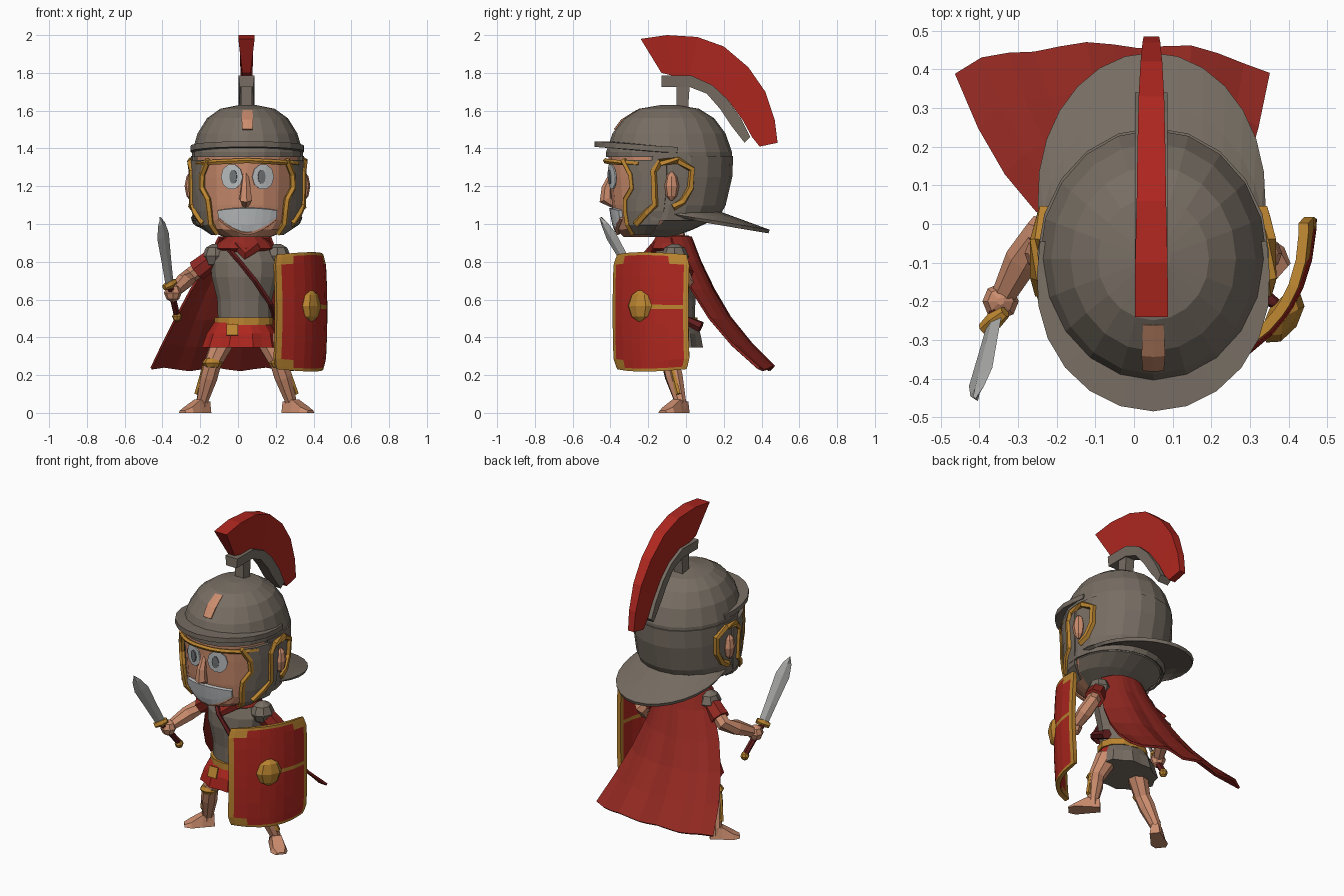
import bpy, bmesh, math
from mathutils import Vector, Matrix

if "Cube" in bpy.data.objects:
    bpy.data.objects.remove(bpy.data.objects["Cube"])
def mat(name, r, g, b):
    m = bpy.data.materials.new(name)
    m.diffuse_color = (r, g, b, 1)
    m.use_nodes = True
    m.node_tree.nodes["Principled BSDF"].inputs["Base Color"].default_value = m.diffuse_color
    return m
METAL, RED = mat("dull metal", .185, .155, .125), mat("bright red", .43, .02, .014)
CLOTH, DARK = mat("cloth red", .285, .021, .015), mat("dark red", .12, .012, .012)
GOLD, SKIN = mat("gold", .50, .235, .03), mat("skin", .60, .265, .155)
PALE, BLADE, GREY = mat("pale grey", .52, .54, .55), mat("steel", .42, .42, .41), mat("eye grey", .17, .18, .19)

def build(name, verts, faces, mats, rule=None, thick=0):
    me = bpy.data.meshes.new(name)
    me.from_pydata([tuple(v) for v in verts], [], faces)
    for m in mats if isinstance(mats, list) else [mats]:
        me.materials.append(m)
    bm = bmesh.new()
    bm.from_mesh(me)
    bmesh.ops.recalc_face_normals(bm, faces=bm.faces)
    bm.to_mesh(me)
    bm.free()
    for p in me.polygons:
        p.material_index = int(rule(p)) if rule else 0
    ob = bpy.data.objects.new(name, me)
    bpy.context.collection.objects.link(ob)
    if thick:
        mod = ob.modifiers.new("thickness", "SOLIDIFY")
        mod.thickness, mod.offset = thick, 0

def loft(name, rings, m, rule=None):
    n = len(rings[0])
    faces = [(k*n+i, k*n+(i+1) % n, (k+1)*n+(i+1) % n, (k+1)*n+i)
             for k in range(len(rings)-1) for i in range(n)]
    faces += [tuple(range(n)), tuple(range((len(rings)-1)*n, len(rings)*n))]
    build(name, [v for r in rings for v in r], faces, m, rule)

def grid(name, fn, us, vs, mats, thick, rule=None):
    n = len(us)
    faces = [(j*n+i, j*n+i+1, (j+1)*n+i+1, (j+1)*n+i) for j in range(len(vs)-1) for i in range(n-1)]
    mid = lambda a, i: (a[i]+a[i+1])/2
    by_uv = lambda p: rule(mid(us, p.index % (n-1)), mid(vs, p.index//(n-1)))
    build(name, [fn(u, v) for v in vs for u in us], faces, mats, by_uv if rule else None, thick)

def tube(name, pts, radii, m, sides=7):
    pts = [Vector(p) for p in pts]
    radii = radii if isinstance(radii, list) else [radii]*len(pts)
    rings = []
    for k, p in enumerate(pts):
        q = (pts[min(k+1, len(pts)-1)] - pts[max(k-1, 0)]).normalized()
        a = q.cross(Vector((.31, .9, .17))).normalized()
        rings.append([p + radii[k]*(a*math.cos(t) + q.cross(a)*math.sin(t))
                      for t in (2*math.pi*i/sides for i in range(sides))])
    loft(name, rings, m)

def oval(cx, cy, z, rx, ry, n=12, pleat=0):
    return [(cx + rx*(1+pleat*(i % 2))*math.sin(2*math.pi*i/n),
             cy - ry*(1+pleat*(i % 2))*math.cos(2*math.pi*i/n), z) for i in range(n)]

def ball(name, loc, scale, m, rot=Matrix()):
    M = Matrix.Translation(loc) @ rot @ Matrix.Diagonal((*scale, 1))
    loft(name, [[M @ Vector(v) for v in oval(0, 0, z, r, r, 8)]
                for z, r in ((-1, .2), (-.7, .71), (0, 1), (.7, .71), (1, .2))], m)

def span(a, b, n):
    return [a + (b-a)*i/n for i in range(n+1)]

# Head surface: z, half width, half depth, centre y
HEAD = [(.93, .12, .13, -.2), (.97, .22, .2, -.165), (1.02, .265, .26, -.115), (1.1, .275, .29, -.1),
        (1.25, .28, .315, -.09), (1.37, .28, .32, -.09), (1.47, .25, .285, -.09),
        (1.55, .2, .225, -.09), (1.6, .13, .145, -.09), (1.62, .03, .03, -.09)]
def S(deg, z, off=0):
    z = min(max(z, .93), 1.62)
    a, b = next((a, b) for a, b in zip(HEAD, HEAD[1:]) if z <= b[0])
    rx, ry, cy = (a[i]+(b[i]-a[i])*(z-a[0])/(b[0]-a[0]) for i in (1, 2, 3))
    t = math.radians(deg)
    return Vector((.05+(rx+off)*math.sin(t), cy-(ry+off)*math.cos(t), z))
def ring(z, off, up=0):
    return [S(i*18, z, off) + Vector((0, 0, up)) for i in range(20)]
loft("head", [ring(h[0], 0) for h in HEAD[:7]], [SKIN, METAL], lambda p: p.center.y > -.17)
# Helmet bowl, back and neck guard
loft("helmet_bowl", [ring(h[0], .014, .01) for h in [(1.345,)] + HEAD[5:]], METAL)
grid("helmet_back", lambda a, z: S(a, z, .014), span(75, 285, 12), [1.02, 1.1, 1.25, 1.36], METAL, .012)
def guard(a, t):
    s, c = math.sin(math.radians(a)), math.cos(math.radians(a))
    return S(a, 1.06).lerp(Vector((.045+.29*s, .08-.36*c, 1.02+.06*c)), t)
grid("neck_guard", guard, span(85, 275, 14), [0, .5, 1], METAL, .02)
# Brow rim around the front half
rim = []
for a in span(-98, 98, 14):
    c = max(0, math.cos(math.radians(a)))
    rim.append([S(a, 1.4, o) + Vector((0, 0, -.01 + .03*c + d))
                for o, d in ((0, -.018), (.025+.06*c, -.012), (.025+.06*c, .018), (0, .018))])
loft("brow_rim", rim, METAL)
grid("bowl_patch", lambda a, z: S(a*(1+(z-1.5)*6), z, .026), [-6, 0, 6], [1.5, 1.55, 1.6], SKIN, .008)
tube("brow_trim", [S(a, 1.335 - .01*abs(a)/45, .018) for a in span(-62, 62, 12)], .014, GOLD, 5)
# Face
tube("nose", [(.04, -.39, 1.27), (.04, -.42, 1.19), (.04, -.425, 1.13), (.04, -.38, 1.1)],
     [.014, .027, .036, .018], SKIN, 6)
def mouth(u, v):
    lo, hi = .96+.075*u*u, 1.085-.012*u*u
    return S(33*u, lo+(hi-lo)*v, .01)
grid("teeth", mouth, span(-1, 1, 8), [0, .3, .65, 1], PALE, .02)
tube("lower_lip", [mouth(u, -.06) for u in span(-1, 1, 8)], .012, SKIN, 5)
EDGE = [(.95, 58), (1.0, 47), (1.07, 44), (1.13, 45), (1.19, 54), (1.26, 53), (1.34, 44)]
for s, side in ((-1, "left"), (1, "right")):
    # Eyes
    def disc(name, da, ra, rz, off, m):
        grid(name + side, lambda u, v: S(s*(17+da) + v*ra*math.cos(u), 1.25 + v*rz*math.sin(u), off),
             span(0, 2*math.pi, 10), [.02, 1], m, .008)
    disc("eye_", 0, 12, .068, .006, PALE)
    disc("pupil_", -2, 4, .038, .012, GREY)
    # Ears with gold arches, cheek guards with gold edges
    ball("ear_"+side, S(s*93, 1.2, .02), (.035, .04, .075), SKIN)
    grid("cheek_guard_"+side, lambda t, k: S(s*(EDGE[k][1]+(88-EDGE[k][1])*t), EDGE[k][0], .016),
         [0, .33, .66, 1], range(len(EDGE)), METAL, .02)
    tube("cheek_trim_"+side, [S(s*a, z, .02) for z, a in EDGE], .017, GOLD, 5)
    tube("ear_arch_"+side, [S(s*a, z, .022) for a, z in
         ((60, 1.0), (70, 1.06), (78, 1.1), (77, 1.2), (76, 1.28), (82, 1.325), (98, 1.335), (111, 1.29),
          (111, 1.19), (105, 1.12), (96, 1.09))], .02, GOLD, 5)
# Crest and its holder
def fin(name, outer, inner, wo, wi, m):
    loft(name, [[(.045+w, *o), (.045-w, *o), (.045-wi, *i), (.045+wi, *i)]
                for o, i, w in zip(outer, inner, wo)], m)
fin("crest", [(-.24, 1.98), (-.1, 2.0), (.06, 1.99), (.2, 1.94), (.33, 1.83), (.42, 1.7), (.47, 1.55), (.485, 1.43)],
    [(-.13, 1.8), (-.07, 1.785), (.02, 1.78), (.13, 1.74), (.22, 1.66), (.3, 1.55), (.35, 1.46), (.39, 1.41)],
    [.043, .042, .038, .036, .033, .028, .023, .02], .022, RED)
fin("crest_holder", [(-.13, 1.785), (.03, 1.785), (.14, 1.735), (.22, 1.66), (.29, 1.56), (.34, 1.46)],
    [(-.13, 1.725), (.02, 1.725), (.11, 1.69), (.18, 1.61), (.24, 1.52), (.31, 1.43)], [.042]*6, .036, METAL)
fin("crest_post", [(-.05, 1.74), (.02, 1.74)], [(-.05, 1.59), (.01, 1.59)], [.03, .03], .03, METAL)
# Torso, neck scarf, belt, skirt
loft("torso", [oval(.035, -.065, *r) for r in
     ((.46, .14, .11), (.6, .145, .115), (.72, .175, .13), (.8, .18, .125), (.87, .14, .1), (.9, .09, .08))], METAL)
tube("neck", [(.04, -.07, .86), (.04, -.08, .98)], .075, SKIN)
loft("scarf", [oval(.035, -.07, *r) for r in
     ((.85, .11, .1), (.87, .16, .125), (.9, .14, .11), (.94, .085, .085))], CLOTH)
tube("scarf_knot", [(.0, -.15, .89), (.04, -.2, .84), (.1, -.16, .88)], .03, CLOTH, 5)
loft("belt", [oval(.03, -.065, z, .155, .125) for z in (.465, .505)], GOLD)
loft("skirt", [oval(.02, -.065, .48, .145, .115, 20), oval(.02, -.065, .42, .175, .14, 20, .06),
               oval(.015, -.065, .345, .19, .15, 20, .09)], [RED, METAL],
     lambda p: p.center.y > -.03 or p.center.z < .36)
grid("belt_tab", lambda u, v: (-.03+u*.03, -.196-(.47-v)*.35, v), [-1, 1], [.41, .47], GOLD, .008)
tube("strap", [(-.06, -.14, .88), (0, -.195, .81), (.09, -.2, .7), (.17, -.165, .58), (.2, -.08, .5)], .014, DARK, 5)
tube("scabbard", [(.2, -.12, .56), (.25, 0, .49), (.27, .08, .455)], [.022, .025, .03], DARK, 6)
# Legs, knee guards and flat-soled feet
for side, k, hip, knee, ankle, toe in (
        ("left", -1, (-.07, -.065, .4), (-.135, -.085, .26), (-.19, -.03, .06), (-.29, -.11, 0)),
        ("right", 1, (.15, -.065, .4), (.215, -.08, .26), (.28, -.03, .06), (.38, -.12, 0))):
    tube("leg_"+side, [hip, knee, Vector(knee).lerp(Vector(ankle), .35), ankle, (ankle[0], ankle[1], .02)],
         [.065, .047, .048, .032, .034], SKIN, 8)
    ball("knee_guard_"+side, (knee[0], knee[1]-.012, knee[2]+.005), (.055, .047, .032), GOLD)
    tube("greave_"+side, [(knee[0]+k*.04, knee[1], .25), (ankle[0]+k*.028, ankle[1]-.01, .1)], .014, GOLD, 5)
    f = Vector((toe[0]-ankle[0], toe[1]-ankle[1], 0))
    o, w = Vector((ankle[0], ankle[1], 0)), Vector((-f.y, f.x, 0)).normalized()
    loft("foot_"+side, [[o+f*t+w*r, o+f*t-w*r, o+f*t-w*r*.7+Vector((0, 0, h)), o+f*t+w*r*.7+Vector((0, 0, h))]
                        for t, r, h in ((-.3, .03, .06), (.25, .04, .07), (.75, .05, .03), (1.05, .03, .012))], SKIN)
# Arms
for side, sh, el, hand in (("left", (-.12, -.06, .83), (-.25, -.02, .73), (-.345, -.2, .635)),
                           ("right", (.21, -.06, .83), (.31, 0, .69), (.32, -.15, .58))):
    a, b, c = Vector(sh), Vector(el), Vector(hand)
    ball("shoulder_"+side, a, (.07, .075, .065), METAL)
    tube("sleeve_"+side, [a.lerp(b, .2), a.lerp(b, .75)], [.055, .06], CLOTH)
    tube("arm_"+side, [a, b, b.lerp(c, .4), c], [.045, .042, .046, .03], SKIN)
    ball("hand_"+side, c, (.047, .047, .047), SKIN)
# Sword
base, tip = Vector((-.362, -.25, .68)), Vector((-.41, -.452, 1.035))
d, w = (tip-base).normalized(), Vector((.75, .6, .4))
w = (w - d*w.dot(d)).normalized()
loft("blade", [[base.lerp(tip, t)+e for e in (w*r, d.cross(w)*.009, -w*r, d.cross(w)*-.009)]
               for t, r in ((0, .028), (.3, .033), (.72, .042), (.9, .025), (1, .001))], BLADE)
tube("guard", [base-w*.04, base, base+w*.04], [.016, .024, .016], GOLD, 6)
tube("grip", [base, (-.325, -.13, .525)], .018, DARK, 6)
ball("pommel", (-.323, -.125, .51), (.026, .026, .026), GOLD)
# Curved shield with gold border and boss
A, B, N = Vector((.19, -.37, 0)), Vector((.45, .02, 0)), Vector((.83, -.56, 0))
def shield(u, v):
    e = max(0, abs(v)-.86)/.14
    p = A.lerp(B, .5+.5*u*(1-.09*e)) + N*(.075*(1-u*u) + .012*(1-v*v))
    return p + Vector((0, 0, .535 + .315*v*(1-.05*u*u)))
def gilded(u, v):
    border = abs(u) > .86 or abs(v) > .94
    corner = u < -.6 and abs(v) > .82 or u > .6 and v > .82
    return border or corner or abs(v-.08) < .05 and u > -.1 or abs(u) < .08 and 0 < v < .4
grid("shield", shield, [-1, -.88, -.6, -.3, -.07, .07, .3, .6, .9, 1],
     [-1, -.95, -.82, -.5, -.2, .05, .12, .3, .6, .82, .95, 1], [RED, GOLD], .026, gilded)
turn = Matrix.Rotation(math.atan2(N.y, N.x), 4, 'Z')
ball("shield_boss", shield(-.08, .1) + N*.005, (.042, .078, .082), GOLD, turn)
ball("shield_grip", shield(0, .1) - N*.07, (.06, .02, .02), DARK, turn)
# Cape: z, middle y, left x, right x, depth of the curl at its edges
CAPE = [(.93, .025, -.10, .17, .09), (.8, .075, -.16, .22, .1), (.65, .145, -.25, .25, .1),
        (.5, .23, -.33, .285, .09), (.36, .34, -.40, .32, .08), (.235, .46, -.46, .35, .06)]
def cape(u, k):
    z, y, xl, xr, c = CAPE[k]
    wave = .0016*k*math.sin(u*19)
    return (xl+(xr-xl)*u, y - c*(2*u-1)**4 + wave - .015*abs(2*u-1), z + wave*1.2)
grid("cape", cape, span(0, 1, 12), range(6), CLOTH, .014)
